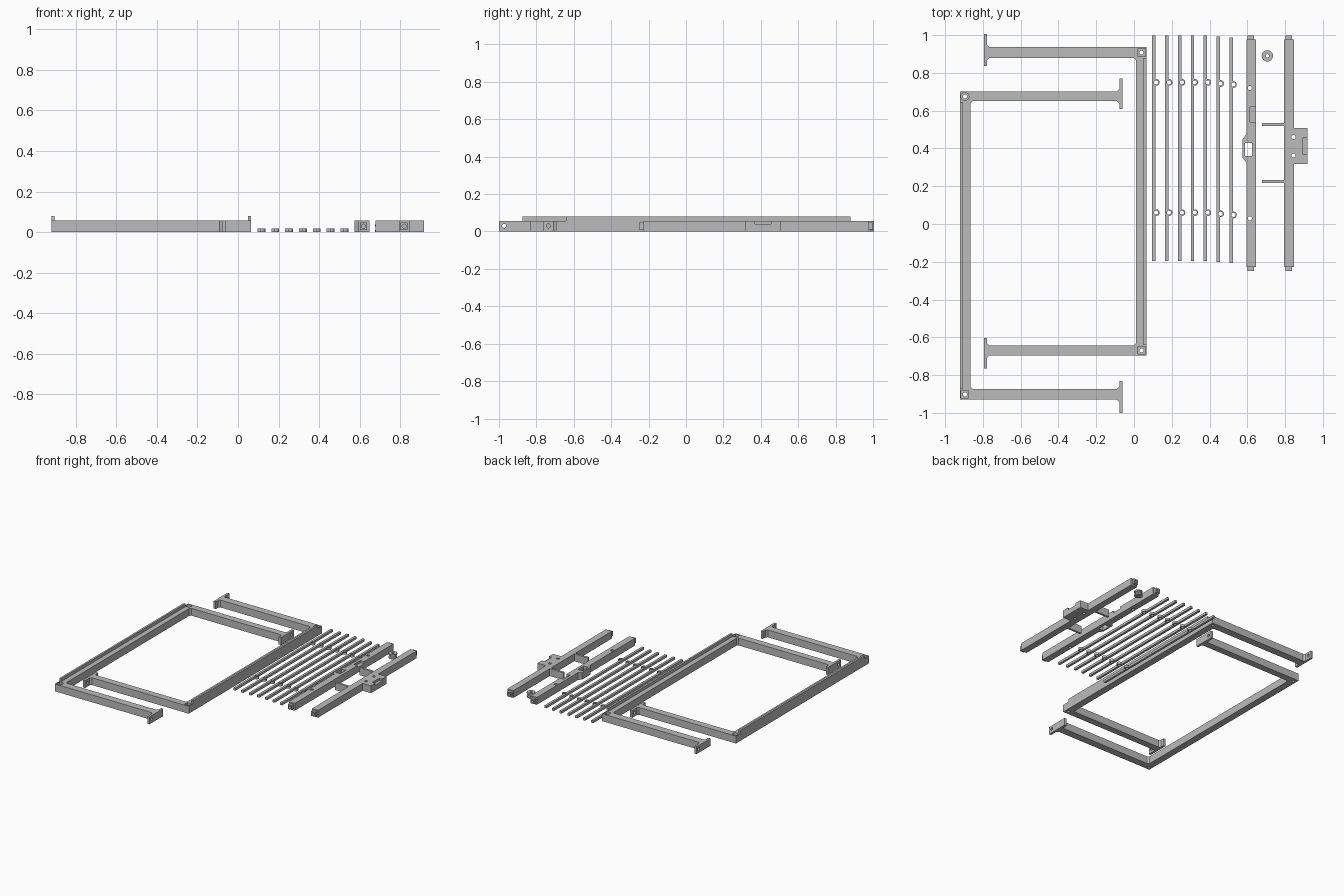
import bpy, bmesh, math
from mathutils import Matrix, Vector

if "Cube" in bpy.data.objects:
    bpy.data.objects.remove(bpy.data.objects["Cube"])

H = 0.057
grey = bpy.data.materials.new("plain_grey")
grey.diffuse_color = (0.5, 0.5, 0.5, 1)
grey.use_nodes = True
grey.node_tree.nodes["Principled BSDF"].inputs["Base Color"].default_value = grey.diffuse_color


def finish(name, bm):
    bmesh.ops.recalc_face_normals(bm, faces=bm.faces)
    me = bpy.data.meshes.new(name)
    bm.to_mesh(me)
    bm.free()
    ob = bpy.data.objects.new(name, me)
    me.materials.append(grey)
    bpy.context.collection.objects.link(ob)
    return ob


def prism(name, pts, z0, z1):
    bm = bmesh.new()
    f = bm.faces.new([bm.verts.new((x, y, z0)) for x, y in pts])
    r = bmesh.ops.extrude_face_region(bm, geom=[f])
    bmesh.ops.translate(bm, vec=(0, 0, z1 - z0),
                        verts=[v for v in r["geom"] if isinstance(v, bmesh.types.BMVert)])
    return finish(name, bm)


def box(name, x0, x1, y0, y1, z0, z1):
    return prism(name, [(x0, y0), (x1, y0), (x1, y1), (x0, y1)], z0, z1)


def rod(name, center, r, depth, axis="Z", n=24):
    bm = bmesh.new()
    rot = {"Z": Matrix(), "X": Matrix.Rotation(math.pi / 2, 4, "Y"),
           "Y": Matrix.Rotation(math.pi / 2, 4, "X")}[axis]
    bmesh.ops.create_cone(bm, cap_ends=True, segments=n, radius1=r, radius2=r,
                          depth=depth, matrix=Matrix.Translation(center) @ rot)
    return finish(name, bm)


def combine(ob, others, op):
    for o in others:
        o.hide_render = True
        m = ob.modifiers.new("bool", "BOOLEAN")
        m.object, m.operation, m.solver = o, op, "EXACT"
        bpy.context.view_layer.objects.active = ob
        bpy.ops.object.modifier_apply(modifier=m.name)
        bpy.data.objects.remove(o)


def smooth(ob):
    bpy.ops.object.select_all(action="DESELECT")
    ob.select_set(True)
    bpy.context.view_layer.objects.active = ob
    bpy.ops.object.shade_smooth_by_angle()


# U-shaped frame: long bar, two arms, flanged ends
def frame(name, round_corner):
    c = 0.012

    def flange(y0, y1, p0, p1):
        # outline of one arm end, walked from its lower to its upper edge
        return [(-0.078 - c, y0), (-0.078, y0 - c), (-0.078, p0), (-0.06, p0),
                (-0.06, p1), (-0.078, p1), (-0.078, y1 + c), (-0.078 - c, y1)]

    pts = [(-0.92, -0.93)] + flange(-0.93, -0.873, -1.0, -0.83)
    pts += [(-0.866 + c, -0.873), (-0.866, -0.873 + c), (-0.866, 0.65 - c), (-0.866 + c, 0.65)]
    pts += flange(0.65, 0.702, 0.61, 0.77) + [(-0.92, 0.702)]
    ob = prism(name, pts, 0, H)
    cuts = []
    for y, rnd in ((-0.902, False), (0.675, round_corner)):
        cuts.append(rod("bore", (-0.895, y, 0.03), 0.011, 0.2))
        if rnd:
            cuts.append(rod("seat", (-0.895, y, H), 0.021, 0.04))
        else:
            cuts.append(box("seat", -0.915, -0.875, y - 0.02, y + 0.02, H - 0.02, H + 0.02))
    for y in (-0.972, 0.742):
        cuts.append(rod("bore", (-0.07, y, 0.03), 0.011, 0.1, "X"))
    combine(ob, cuts, "DIFFERENCE")
    # raised lip along the outer edge
    lip = box(name + "_lip", -0.92, -0.905, -0.873, 0.647, H, 0.08)
    return [ob, lip]


parts = frame("left_frame", True)
turned = frame("right_frame", False)
spin = Matrix.Translation((-0.4275, 0.003, 0)) @ Matrix.Rotation(math.pi, 4, "Z") \
    @ Matrix.Translation((0.4275, -0.003, 0))
for o in turned:
    o.data.transform(spin)
for o in parts + turned:
    smooth(o)

# thin slats with two eyelets each
for i, dy in enumerate((0, 0, 0, 0, 0, -0.006, -0.012)):
    x = 0.105 + 0.0682 * i
    s = box("slat_%d" % (i + 1), x - 0.009, x + 0.009, -0.195 + dy, 0.999 + dy, 0, 0.018)
    ys = (0.06 + dy, 0.75 + dy)
    combine(s, [rod("eye", (x + 0.012, y, 0.009), 0.018, 0.018) for y in ys], "UNION")
    combine(s, [rod("bore", (x + 0.012, y, 0.009), 0.011, 0.1) for y in ys], "DIFFERENCE")
    smooth(s)


# rail with a reduced, bored tenon at both ends
def rail(name, x0):
    ob = box(name, x0, x0 + 0.052, -0.228, 0.978, 0, H)
    xm = x0 + 0.024
    tenon = box("tenon", xm - 0.017, xm + 0.017, -0.25, 0.999, 0.011, 0.047)
    combine(ob, [tenon], "UNION")
    combine(ob, [rod("bore", (xm, y, 0.029), 0.01, 0.1, "Y") for y in (-0.25, 1.0)],
            "DIFFERENCE")
    return ob


# latch rail: side bulge with a slot, shallow pocket and two bores
latch = rail("latch_rail", 0.595)
combine(latch, [prism("bulge", [(0.61, 0.32), (0.595, 0.325), (0.575, 0.35),
                                (0.575, 0.45), (0.595, 0.475), (0.61, 0.48)], 0, H)], "UNION")
combine(latch, [box("slot", 0.587, 0.626, 0.36, 0.43, -0.1, 0.1),
                box("pocket", 0.615, 0.66, 0.54, 0.62, 0.04, 0.1),
                rod("bore", (0.613, 0.72, 0.03), 0.011, 0.2),
                rod("bore", (0.613, 0.03, 0.03), 0.011, 0.2)], "DIFFERENCE")
smooth(latch)

# plate rail: square block with notch, and two side prongs
plate = rail("plate_rail", 0.795)
combine(plate, [box("block", 0.80, 0.918, 0.318, 0.508, 0, H),
                box("prong", 0.678, 0.81, 0.518, 0.534, 0, H),
                box("prong", 0.678, 0.81, 0.217, 0.233, 0, H)], "UNION")
combine(plate, [box("notch", 0.893, 0.95, 0.37, 0.455, 0.04, 0.1),
                rod("bore", (0.845, 0.46, 0.03), 0.011, 0.2),
                rod("bore", (0.845, 0.362, 0.03), 0.011, 0.2)], "DIFFERENCE")
smooth(plate)

# small grooved roller, turned from a closed profile
bm = bmesh.new()
prof = [(0.009, 0), (0.03, 0), (0.03, 0.01), (0.022, 0.015), (0.022, 0.022),
        (0.03, 0.027), (0.03, 0.037), (0.009, 0.037)]
vs = [bm.verts.new((r, 0, z)) for r, z in prof]
es = [bm.edges.new((vs[i], vs[(i + 1) % len(vs)])) for i in range(len(vs))]
bmesh.ops.spin(bm, geom=vs + es, cent=(0, 0, 0), axis=(0, 0, 1),
               angle=2 * math.pi, steps=32, use_merge=True)
bmesh.ops.remove_doubles(bm, verts=bm.verts, dist=1e-5)
bmesh.ops.translate(bm, verts=bm.verts, vec=Vector((0.706, 0.89, 0)))
smooth(finish("roller", bm))
